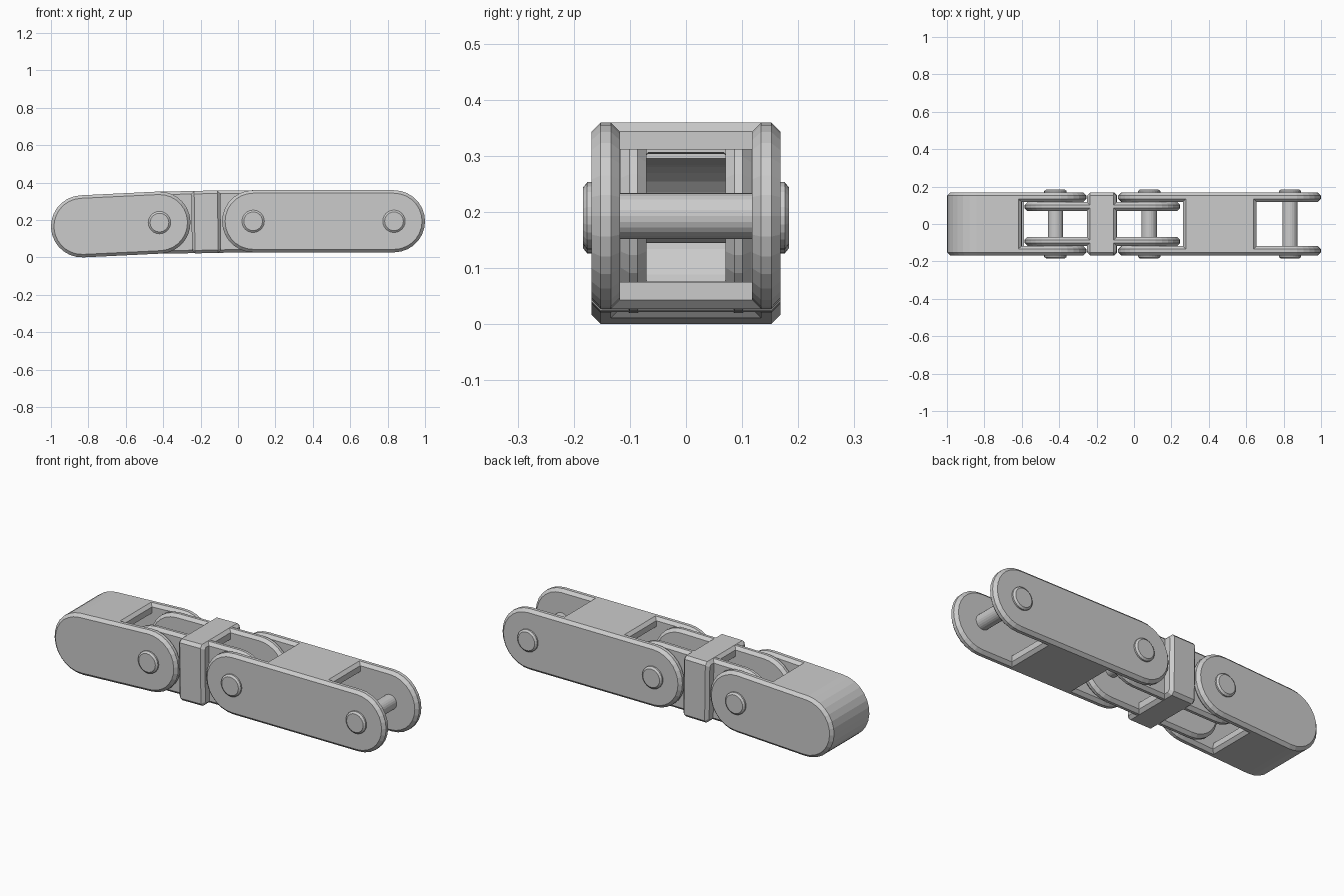
import bpy, bmesh
from math import pi, cos, sin, atan2, hypot
from mathutils import Matrix, Vector

if "Cube" in bpy.data.objects:
    bpy.data.objects.remove(bpy.data.objects["Cube"])

R, C, SEG = 0.166, 0.016, 14      # link end radius, chamfer, facets per half round
WALL = 0.048
P0, P1 = Vector((-0.834, 0, 0.166)), Vector((-0.42, 0, 0.186))
P2, P3 = Vector((0.081, 0, 0.193)), Vector((0.834, 0, 0.193))


def frame(a, b):
    """Local frame with origin at a and x axis towards b, plus the pitch length."""
    d = b - a
    return Matrix.Translation(a) @ Matrix.Rotation(-atan2(d.z, d.x), 4, 'Y'), hypot(d.x, d.z)


def loft(name, loops, mat, ring=False):
    """Skin a list of equal point loops; close the ends, or join them as a ring."""
    bm = bmesh.new()
    rows = [[bm.verts.new(mat @ Vector(p)) for p in lp] for lp in loops]
    n, m = len(rows[0]), len(rows)
    for i in range(m if ring else m - 1):
        a, b = rows[i], rows[(i + 1) % m]
        for j in range(n):
            k = (j + 1) % n
            bm.faces.new((a[j], a[k], b[k], b[j]))
    if not ring:
        bm.faces.new(rows[0])
        bm.faces.new(rows[-1])
    bmesh.ops.recalc_face_normals(bm, faces=bm.faces)
    me = bpy.data.meshes.new(name)
    bm.to_mesh(me)
    bm.free()
    ob = bpy.data.objects.new(name, me)
    bpy.context.collection.objects.link(ob)
    return ob


def stadium(length, r, y):
    right = [(length + r * cos(t), y, r * sin(t))
             for t in (-pi / 2 + pi * i / SEG for i in range(SEG + 1))]
    left = [(r * cos(t), y, r * sin(t))
            for t in (pi / 2 + pi * i / SEG for i in range(SEG + 1))]
    return right + left


def side_plates(name, mat, length, y0, y1):
    for tag, s in (("front", -1), ("back", 1)):
        steps = ((y0, R - C), (y0 + C, R), (y1 - C, R), (y1, R - C))
        loft(f"{name}_{tag}", [stadium(length, r, s * y) for y, r in steps], mat)


def prism(name, profile, mat, w=0.14):
    """Extrude an xz profile across the width of the link."""
    return loft(name, [[(x, y, z) for x, z in profile] for y in (-w, w)], mat)


def pin(name, p):
    steps = ((-0.184, 0.05), (-0.176, 0.06), (-0.16, 0.06), (-0.16, 0.041))
    steps += tuple((-y, r) for y, r in reversed(steps))
    loft(name, [[(r * cos(2 * pi * i / 24), y, r * sin(2 * pi * i / 24)) for i in range(24)]
                for y, r in steps], Matrix.Translation(p))


# left end link: side plates and a wall wrapped round the closed end
m, L = frame(P0, P1)
side_plates("end_link_plate", m, L, 0.118, 0.168)
xe = 0.24
ts = [pi / 2 + pi * i / SEG for i in range(SEG + 1)]
ri = R - WALL
outer = [(xe, R - C), (xe - C, R)] + [(R * cos(t), R * sin(t)) for t in ts] + [(xe - C, -R), (xe, -R + C)]
inner = [(xe, -ri), (xe, -ri)]
inner = [(xe, -ri)] + [(ri * cos(t), ri * sin(t)) for t in reversed(ts)] + [(xe, ri)]
prism("end_link_wrap", outer + inner, m)

# middle link: inner plates and a square collar
m, L = frame(P1, P2)
side_plates("middle_link_plate", m, L, 0.07, 0.117)


def rect(x, hy, hz, c):
    return [(x, y, z) for y, z in ((-hy, -hz + c), (-hy + c, -hz), (hy - c, -hz), (hy, -hz + c),
                                   (hy, hz - c), (hy - c, hz), (-hy + c, hz), (-hy, hz - c))]


xa, xb = 0.172, 0.328
hy, hz = 0.168, R + 0.001
loft("middle_collar", [rect(xa, 0.07, 0.115, 0.002), rect(xa, hy - C, hz - C, C * 0.6),
                       rect(xa + C, hy, hz, C), rect(xb - C, hy, hz, C),
                       rect(xb, hy - C, hz - C, C * 0.6), rect(xb, 0.07, 0.115, 0.002)],
     m, ring=True)

# right link: side plates joined by a top and a bottom wall
m, L = frame(P2, P3)
side_plates("long_link_plate", m, L, 0.118, 0.168)
xa, xb = 0.262 - P2.x, 0.655 - P2.x
for tag, s in (("top", 1), ("bottom", -1)):
    prism(f"long_link_{tag}_wall", [(xa, s * ri), (xb, s * ri), (xb, s * (R - C)), (xb - C, s * R),
                                    (xa + C, s * R), (xa, s * (R - C))], m)

# hinge pins with heads
for name, p in (("left_pin", P1), ("middle_pin", P2), ("right_pin", P3)):
    pin(name, p)
